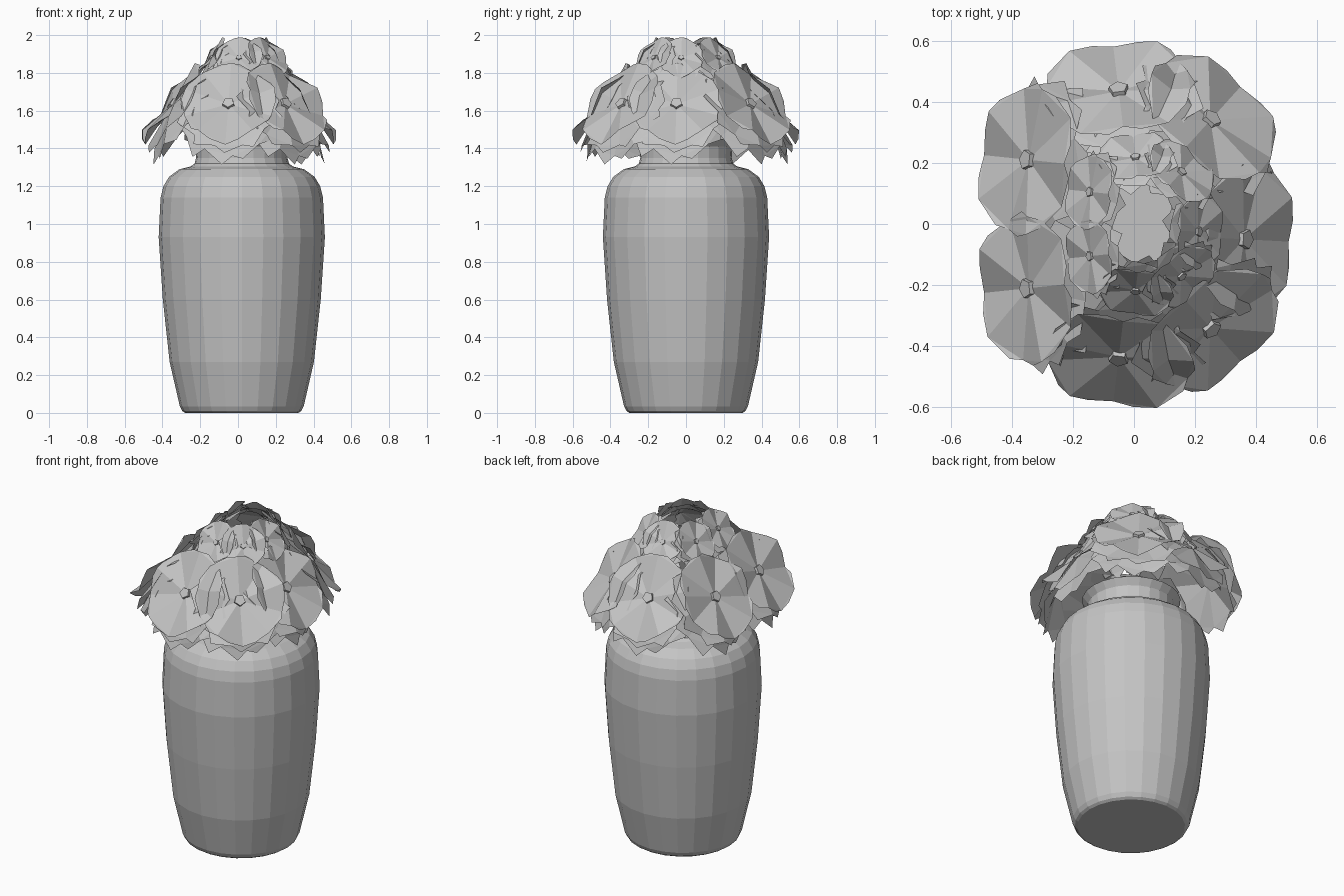
import bpy, bmesh, math, random
from mathutils import Matrix, Vector

random.seed(11)
if "Cube" in bpy.data.objects:
    bpy.data.objects.remove(bpy.data.objects["Cube"], do_unlink=True)

# One stone grey for vase and flowers
grey = bpy.data.materials.new("stone grey")
grey.use_nodes = True
grey.diffuse_color = (0.55, 0.55, 0.55, 1)
grey.node_tree.nodes["Principled BSDF"].inputs["Base Color"].default_value = grey.diffuse_color


def make_mesh(name, bm):
    """Turn a bmesh into a flat shaded mesh."""
    mesh = bpy.data.meshes.new(name)
    bm.to_mesh(mesh)
    bm.free()
    mesh.materials.append(grey)
    return mesh


def add_object(name, mesh, matrix):
    obj = bpy.data.objects.new(name, mesh)
    bpy.context.collection.objects.link(obj)
    obj.matrix_world = matrix


def ring(bm, radius, z, sides):
    return [bm.verts.new((radius * math.cos(math.tau * i / sides),
                          radius * math.sin(math.tau * i / sides), z)) for i in range(sides)]


def bridge(bm, a, b):
    n = len(a)
    for i in range(n):
        bm.faces.new((a[i], a[(i + 1) % n], b[(i + 1) % n], b[i]))


# Vase: turned profile, outside, flared lip, then hollow inside
profile = [(0.3, 0), (0.315, 0.01), (0.328, 0.035), (0.382, 0.27), (0.418, 0.6),
           (0.44, 0.93), (0.43, 1.14), (0.415, 1.2), (0.385, 1.25), (0.33, 1.29),
           (0.27, 1.305), (0.25, 1.32), (0.242, 1.35), (0.245, 1.41), (0.275, 1.45),
           (0.26, 1.45), (0.23, 1.41), (0.225, 1.33), (0.4, 1.12), (0.42, 0.9),
           (0.36, 0.27), (0.3, 0.02)]
bm = bmesh.new()
loops = [ring(bm, r, z, 24) for r, z in profile]
for low, high in zip(loops, loops[1:]):
    bridge(bm, low, high)
bm.faces.new(loops[0][::-1])
bm.faces.new(loops[-1])
add_object("vase", make_mesh("vase", bm), Matrix.Translation((0.02, 0, 0)))


def petal_layer(bm, radius, tip, rise, wave, shift, spin, count=10):
    """Fan of pleated wedges, with a pointed tip on every wedge."""
    hub = bm.verts.new((shift, 0, 0))
    rim, tips = [], []
    for i in range(count):
        a = math.tau * (i + spin) / count
        r = radius * random.uniform(0.96, 1.04)
        z = rise + (wave if i % 2 else -wave) * random.uniform(0.6, 1.2)
        rim.append(bm.verts.new((shift + r * math.cos(a), r * math.sin(a), z)))
    for i in range(count):
        a = math.tau * (i + spin + random.uniform(0.25, 0.75)) / count
        r = radius + tip * random.uniform(0.4, 1)
        z = (rim[i].co.z + rim[i - count + 1].co.z) / 2 + rise * tip / radius
        tips.append(bm.verts.new((shift + r * math.cos(a), r * math.sin(a), z)))
    for i in range(count):
        j = (i + 1) % count
        bm.faces.new((hub, rim[i], rim[j]))
        bm.faces.new((rim[i], tips[i], rim[j]))


# Flower: two reflexed back layers, pleated face, five-sided centre
bm = bmesh.new()
petal_layer(bm, 0.24, 0.06, -0.085, 0.015, 0.03, 0.2)
petal_layer(bm, 0.24, 0.055, -0.04, 0.015, 0.012, 0.6)
petal_layer(bm, 0.25, 0.004, 0.016, 0.022, 0, 0)
base, top = ring(bm, 0.034, 0, 5), ring(bm, 0.032, 0.016, 5)
bridge(bm, base, top)
bm.faces.new(top)
flower = make_mesh("flower", bm)


def place_flower(name, x, y, z, azimuth, scale, lean=36):
    """Aim the flower outward and upward."""
    add_object(name, flower, Matrix.Translation(Vector((x, y, z)))
               @ Matrix.Rotation(math.radians(azimuth), 4, "Z")
               @ Matrix.Rotation(math.radians(90 - lean), 4, "Y")
               @ Matrix.Scale(scale, 4))


# Two rings of seven flowers, the upper ring at half size
spots = [(0.36, -0.05, -3), (0.25, 0.34, 48), (0.25, -0.34, -48),
         (-0.05, 0.435, 97), (-0.05, -0.435, -97), (-0.345, 0.21, 174), (-0.345, -0.21, -174)]
for i, (x, y, azimuth) in enumerate(spots, 1):
    place_flower(f"outer_flower_{i}", x, y, 1.635, azimuth, 1)
    place_flower(f"inner_flower_{i}", x * 0.5 + 0.03, y * 0.5, 1.88, azimuth, 0.5)
